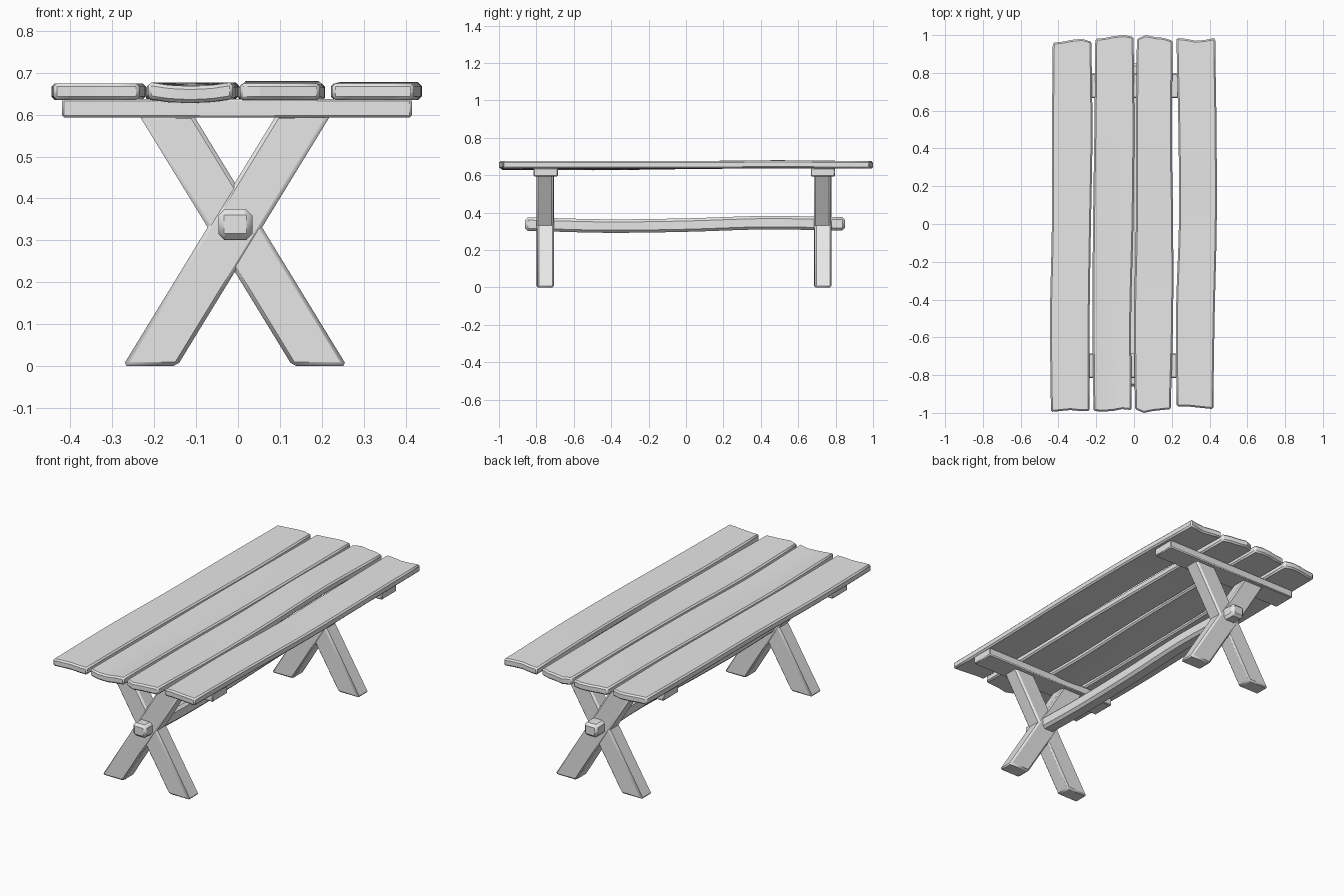
import bpy
import bmesh

if "Cube" in bpy.data.objects:
    bpy.data.objects.remove(bpy.data.objects["Cube"])

wood = bpy.data.materials.new("grey_wood")
wood.use_nodes = True
GREY = (0.8, 0.8, 0.8, 1)
wood.diffuse_color = GREY
wood.node_tree.nodes["Principled BSDF"].inputs["Base Color"].default_value = GREY


def finish(name, bm, chamfer):
    """Turn a bmesh into a chamfered, sharp-edged object."""
    bmesh.ops.recalc_face_normals(bm, faces=bm.faces)
    mesh = bpy.data.meshes.new(name)
    bm.to_mesh(mesh)
    bm.free()
    mesh.materials.append(wood)
    obj = bpy.data.objects.new(name, mesh)
    bpy.context.collection.objects.link(obj)
    bevel = obj.modifiers.new("chamfer", "BEVEL")
    bevel.width = chamfer
    bevel.segments = 1
    bevel.limit_method = "ANGLE"
    bevel.angle_limit = 0.8
    bpy.ops.object.select_all(action="DESELECT")
    obj.select_set(True)
    bpy.context.view_layer.objects.active = obj
    bpy.ops.object.shade_smooth_by_angle(angle=0.5)
    return obj


def sample(values, t):
    """Smooth curve through evenly spaced values, t from 0 to 1."""
    last = len(values) - 1
    i = min(int(t * last), last - 1)
    f = t * last - i
    a, b, c, d = (values[min(max(k, 0), last)] for k in range(i - 1, i + 3))
    return b + f * ((c - a) + f * ((2 * a - 5 * b + 4 * c - d)
                    + f * (3 * (b - c) + d - a))) / 2


def hewn_beam(name, left, right, height, near, far, thick, chamfer, cup=0):
    """Uneven beam along y: edge curves, height curve and ragged end lines."""
    bm = bmesh.new()
    rows, cols = 16, 4
    grid = {}
    for i in range(rows + 1):
        t = i / rows
        for j in range(cols + 1):
            u = j / cols
            x = sample(left, t) * (1 - u) + sample(right, t) * u
            y = sample(near, u) * (1 - t) + sample(far, u) * t
            z = sample(height, t) + cup * 4 * u * (1 - u) * (1 - t) ** 2
            for side in (-1, 1):
                grid[i, j, side] = bm.verts.new((x, y, z + side * thick / 2))

    # top and bottom, then long sides, then ends
    for i in range(rows):
        for j in range(cols):
            for s in (-1, 1):
                bm.faces.new([grid[i, j, s], grid[i + 1, j, s],
                              grid[i + 1, j + 1, s], grid[i, j + 1, s]])
        for j in (0, cols):
            bm.faces.new([grid[i, j, -1], grid[i + 1, j, -1],
                          grid[i + 1, j, 1], grid[i, j, 1]])
    for i in (0, rows):
        for j in range(cols):
            bm.faces.new([grid[i, j, -1], grid[i, j + 1, -1],
                          grid[i, j + 1, 1], grid[i, j, 1]])
    return finish(name, bm, chamfer)


def extruded(name, outline, y, depth, chamfer):
    """Outline in x and z, extruded along y around a centre."""
    bm = bmesh.new()
    face = bm.faces.new([bm.verts.new((x, y - depth / 2, z)) for x, z in outline])
    geom = bmesh.ops.extrude_face_region(bm, geom=[face])["geom"]
    bmesh.ops.translate(bm, vec=(0, depth, 0),
                        verts=[v for v in geom if isinstance(v, bmesh.types.BMVert)])
    return finish(name, bm, chamfer)


# Table top: four rough planks, listed from -x to +x, curves from front to back
hewn_beam("outer_plank_right",
          [-.44, -.445, -.435, -.435, -.43], [-.235, -.235, -.228, -.22, -.225],
          [.655, .655, .655, .655, .655],
          [-.995, -.99, -.985, -.99, -.99], [.96, .965, .975, .98, .965], .04, .008)
hewn_beam("inner_plank_right",
          [-.215, -.22, -.217, -.21, -.205], [-.012, -.015, -.003, .002, -.002],
          [.658, .652, .655, .657, .655],
          [-.99, -.993, -.99, -.98, -.985], [.98, .985, .995, 1, .99], .04, .008, -.01)
hewn_beam("inner_plank_left",
          [.005, 0, .01, .01, .015], [.195, .207, .207, .2, .205],
          [.655, .652, .655, .66, .655],
          [-.98, -1, -.99, -.985, -.98], [.98, 1, .99, .985, .97], .04, .008)
hewn_beam("outer_plank_left",
          [.225, .222, .238, .235, .225], [.42, .427, .438, .437, .43],
          [.655, .655, .655, .658, .655],
          [-.965, -.965, -.97, -.975, -.98], [.985, .98, .97, .975, .985], .04, .008)

# Long stretcher running through both crossed leg pairs
hewn_beam("stretcher",
          [-.047, -.045, -.043, -.04, -.047], [.034, .035, .037, .04, .034],
          [.338, .328, .333, .346, .34],
          [-.86, -.86, -.86], [.85, .85, .85], .072, .014)

# Trestles: crossbar and two crossed legs at each end
MID = -.0075
LEG = [(-.275, 0), (-.145, 0), (.222, .6), (.092, .6)]
for end, bar_y, leg_y, out in (("front", -.75, -.752, -1), ("back", .732, .731, 1)):
    bar = [(-.42, .593), (.415, .593), (.415, .638), (-.42, .638)]
    extruded(end + "_crossbar", bar, bar_y, .13, .005)
    mirrored = [(2 * MID - x, z) for x, z in LEG]
    outer, inner = (LEG, mirrored) if out < 0 else (mirrored, LEG)
    extruded(end + "_outer_leg", outer, leg_y + out * .002, .09, .009)
    extruded(end + "_inner_leg", inner, leg_y - out * .002, .09, .009)
